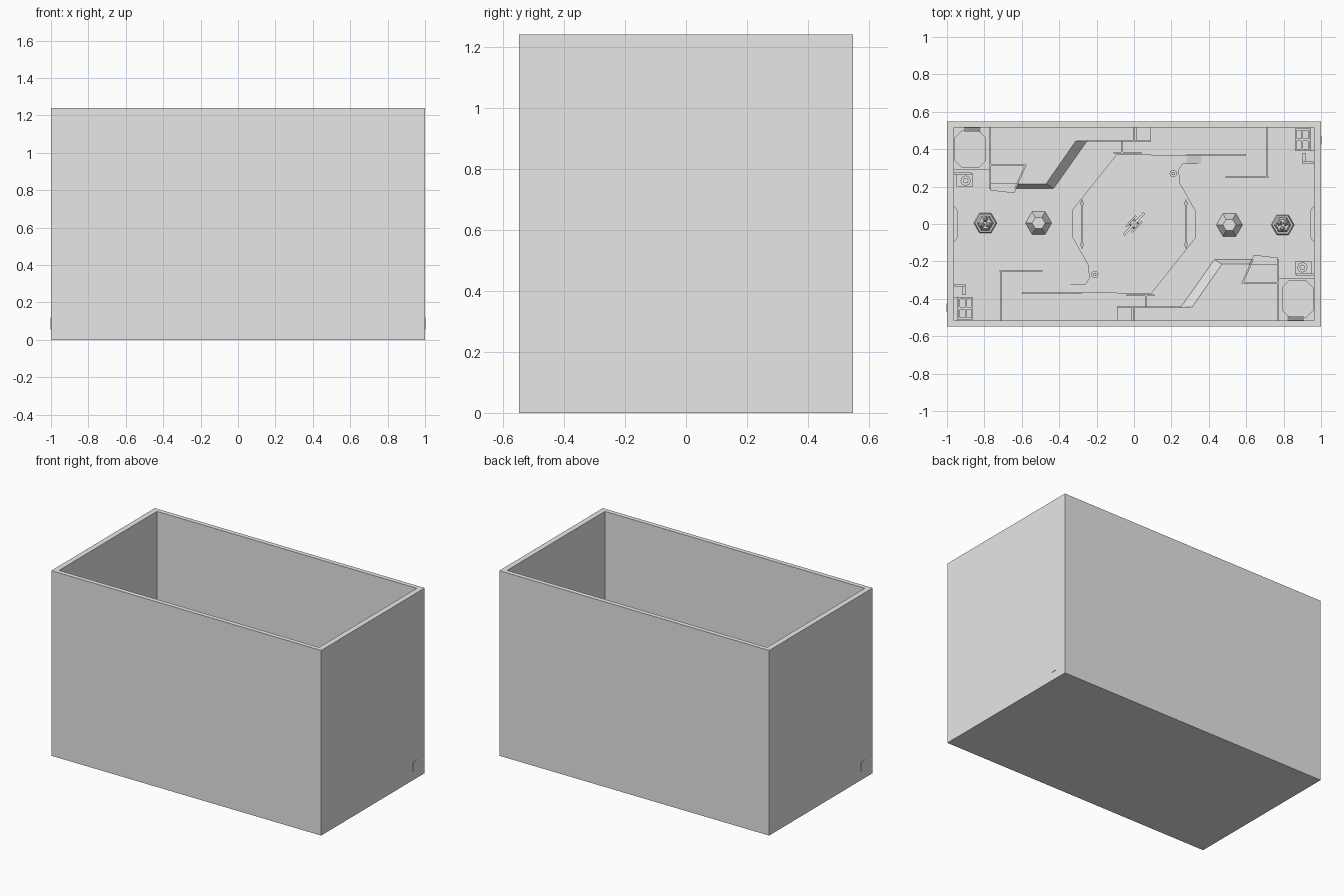
import bpy, bmesh
from math import cos, sin, pi, radians

cube = bpy.data.objects.get("Cube")
if cube:
    bpy.data.objects.remove(cube)

grey = bpy.data.materials.new("plain_grey")
grey.use_nodes = True
grey.diffuse_color = (0.8, 0.8, 0.8, 1)
grey.node_tree.nodes["Principled BSDF"].inputs["Base Color"].default_value = (0.8, 0.8, 0.8, 1)

FLOOR, DECK, PLATEAU = 0.05, 0.08, 0.1


def loft(name, low, high, z0, z1):
    """Closed solid between two outlines with equal point counts."""
    bm = bmesh.new()
    a = [bm.verts.new((x, y, z0)) for x, y in low]
    b = [bm.verts.new((x, y, z1)) for x, y in high]
    n = len(a)
    bm.faces.new(a[::-1])
    bm.faces.new(b)
    for i in range(n):
        j = (i + 1) % n
        bm.faces.new((a[i], a[j], b[j], b[i]))
    bmesh.ops.recalc_face_normals(bm, faces=bm.faces)
    mesh = bpy.data.meshes.new(name)
    bm.to_mesh(mesh)
    bm.free()
    mesh.materials.append(grey)
    ob = bpy.data.objects.new(name, mesh)
    bpy.context.collection.objects.link(ob)
    return ob


def rect(x0, x1, y0, y1):
    return [(x0, y0), (x1, y0), (x1, y1), (x0, y1)]


def ngon(x, y, r, n, turn=0):
    return [(x + r * cos(turn + 2 * pi * i / n), y + r * sin(turn + 2 * pi * i / n)) for i in range(n)]


def flip(points):
    return [(-x, -y) for x, y in points]


def pair(name, low, z0, z1, high=None):
    """The part and its copy turned half way round the centre."""
    high = high or low
    loft(name + "_a", low, high, z0, z1)
    loft(name + "_b", flip(low), flip(high), z0, z1)


def box_pair(name, x0, x1, y0, y1, z0, z1):
    pair(name, rect(x0, x1, y0, y1), z0, z1)


# Open-topped outer box: floor slab with walls lofted as one ring
bm = bmesh.new()
rings = []
for hx, hy, z in ((1, .548, 0), (1, .548, 1.24), (.963, .517, 1.24), (.963, .517, FLOOR)):
    rings.append([bm.verts.new((x, y, z)) for x, y in rect(-hx, hx, -hy, hy)])
for low, high in zip(rings, rings[1:]):
    for i in range(4):
        j = (i + 1) % 4
        bm.faces.new((low[i], low[j], high[j], high[i]))
bm.faces.new(rings[0][::-1])
bm.faces.new(rings[-1])
bmesh.ops.recalc_face_normals(bm, faces=bm.faces)
mesh = bpy.data.meshes.new("outer_box")
bm.to_mesh(mesh)
bm.free()
mesh.materials.append(grey)
bpy.context.collection.objects.link(bpy.data.objects.new("outer_box", mesh))

# Thin panel showing through the end wall
box_pair("end_panel", .99, 1.002, .425, .47, .055, .12)

# Central deck with its low rails and end ramps
half = [(-.09, .375), (-.33, .075), (-.33, -.07), (-.245, -.22), (-.24, -.29), (-.29, -.365)]
outline = half + flip(half)
loft("central_deck", outline, outline, FLOOR, DECK)
box_pair("deck_rail", -.281, -.275, -.13, .13, DECK, DECK + .012)
for y in (-.11, .11):
    box_pair("rail_post", -.285, -.271, y - .008, y + .008, DECK, DECK + .02)
pair("deck_ramp", rect(-.36, -.24, -.365, -.32), FLOOR, DECK, rect(-.28, -.24, -.365, -.32))

# Raised corner plateaus with sloping sides
pair("plateau",
     [(-.77, .517), (-.77, .19), (-.43, .19), (-.25, .445), (0, .445), (0, .517)], FLOOR, PLATEAU,
     [(-.77, .517), (-.77, .215), (-.47, .215), (-.31, .445), (0, .445), (0, .517)])
pair("plateau_ledge", [(-.77, .18), (-.64, .165), (-.615, .22), (-.77, .22)], FLOOR, PLATEAU + .01)
for i in range(4):
    box_pair("ledge_step", -.77, -.66, .188 + i * .007, .192 + i * .007, PLATEAU, PLATEAU + .016)
pair("plateau_screen", [(-.64, .19), (-.63, .19), (-.575, .315), (-.585, .315)], PLATEAU, .14)

# Free-standing thin walls: x range, y range, top
walls = [
    (.28, .60, .366, .374, .13), (.49, .72, .245, .253, .13), (.706, .714, .245, .517, .13),
    (-.25, .09, .441, .449, .13), (-.004, .004, .445, .517, .13), (-.07, -.06, .38, .445, .12),
    (-.11, .04, .376, .384, .12), (-.77, -.575, .31, .318, .14), (-.775, -.765, .19, .517, .14),
]
for x0, x1, y0, y1, top in walls:
    box_pair("thin_wall", x0, x1, y0, y1, FLOOR, top)
box_pair("wall_cabinet", .01, .09, .45, .517, FLOOR, .11)

# Corner rooms with an eight-sided platform
box_pair("corner_base", -.963, -.775, .29, .517, FLOOR, .085)
pair("corner_platform", [(-.96, .34), (-.92, .30), (-.83, .30), (-.79, .34),
                         (-.79, .46), (-.83, .50), (-.92, .50), (-.96, .46)], .085, PLATEAU)
for i in range(4):
    box_pair("corner_grille", -.91, -.82, .495 + i * .006, .498 + i * .006, PLATEAU, PLATEAU + .012)

# Small machines beside the corner rooms
box_pair("machine_base", -.95, -.86, .20, .27, FLOOR, .08)
box_pair("machine_arm", -.96, -.87, .265, .275, FLOOR, .10)
pair("machine_drum", ngon(-.9, .232, .028, 8), .08, .11)
pair("machine_cap", ngon(-.9, .232, .015, 8), .11, .12)

# Stacked shelving in the other corners
box_pair("shelf_back", .94, .963, .39, .517, FLOOR, .13)
for x in (.865, .9, .935):
    box_pair("shelf_post", x - .004, x + .004, .39, .51, FLOOR, .125)
for y in (.395, .45, .505):
    box_pair("shelf_bar", .86, .955, y - .006, y + .006, .07, .12)
box_pair("shelf_crate", .90, .96, .32, .335, FLOOR, .10)
box_pair("shelf_crate_side", .90, .92, .335, .38, FLOOR, .09)

# Chamfered doors in the end walls
pair("end_door", [(-.965, -.10), (-.94, -.07), (-.94, .07), (-.965, .10)], FLOOR, .12)

# Faceted mounds and spiked pillars along the long axis
pair("mound", ngon(-.51, .005, .07, 6), FLOOR, .12, ngon(-.51, .005, .035, 6))
pair("pillar_base", ngon(-.795, .005, .062, 6), FLOOR, .075, ngon(-.795, .005, .055, 6))
pair("pillar_column", ngon(-.795, .005, .045, 6), .075, .11, ngon(-.795, .005, .035, 6))
for i in range(3):
    x, y = ngon(-.795, .005, .02, 3, pi / 2)[i]
    pair("pillar_spike", ngon(x, y, .016, 5), .11, .14, ngon(x, y, .005, 5))

# Bolts on the deck
pair("deck_bolt", ngon(.21, .27, .02, 8), DECK, .10)
pair("bolt_cap", ngon(.21, .27, .01, 6), .10, .115)

# Turned centrepiece: a long bar, two short side bars and a hub
for name, length, width, shift, top in (("centre_bar", .16, .014, 0, .12),
                                        ("side_bar_a", .08, .01, .022, .105),
                                        ("side_bar_b", .08, .01, -.022, .105)):
    bar = rect(-length / 2, length / 2, -width / 2, width / 2)
    ob = loft(name, bar, bar, DECK, top)
    ob.rotation_euler.z = radians(47)
    ob.location = (-shift * sin(radians(47)), shift * cos(radians(47)), 0)
loft("centre_hub", ngon(0, 0, .025, 8), ngon(0, 0, .02, 8), DECK, .11)
